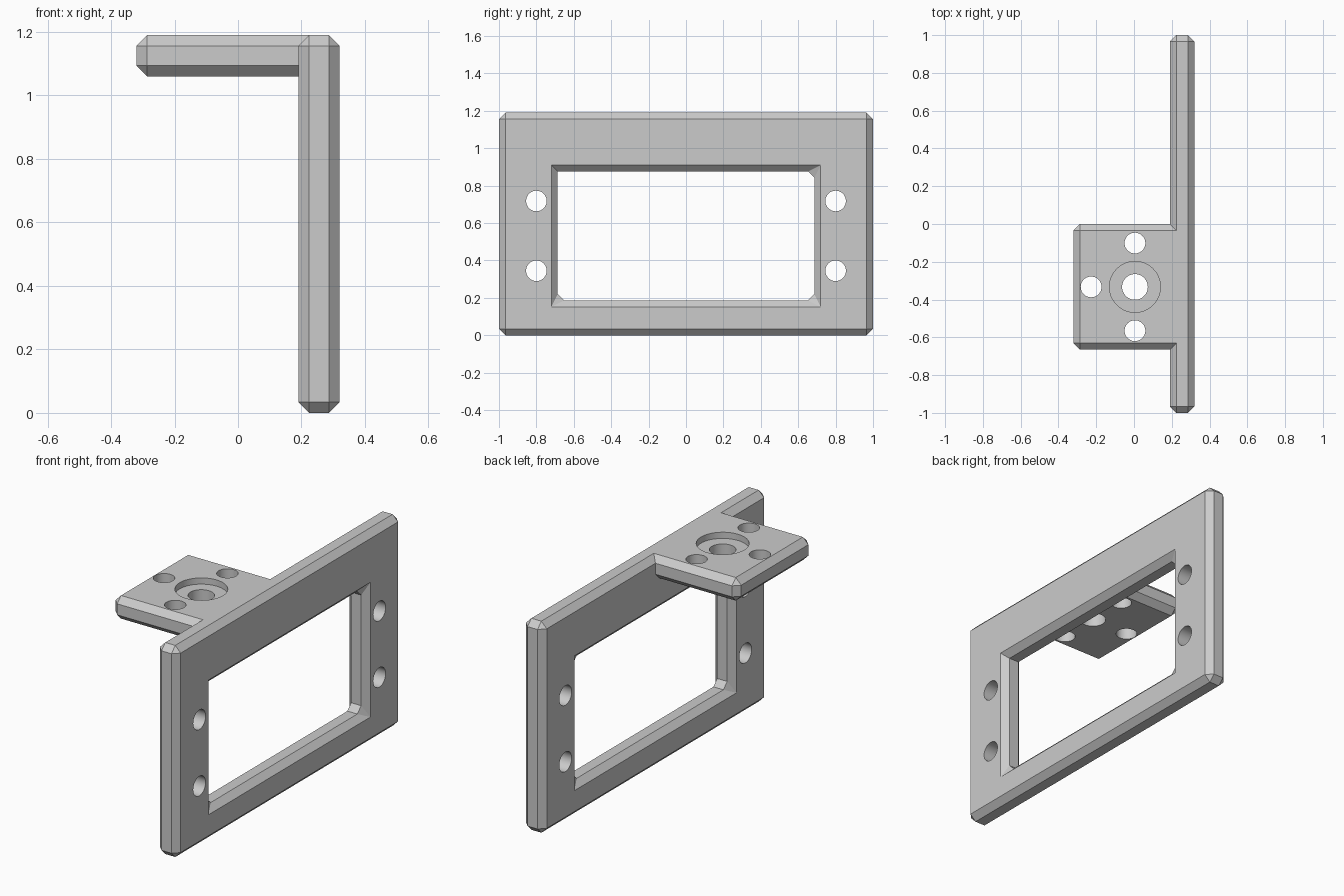
import bpy
import bmesh
from math import pi, radians
from mathutils import Matrix, Vector

if "Cube" in bpy.data.objects:
    bpy.data.objects.remove(bpy.data.objects["Cube"])

BEVEL = 0.034
TOP = 1.19
X_BACK, X_FACE = 0.19, 0.32

grey = bpy.data.materials.new("plain_grey")
grey.use_nodes = True
grey.diffuse_color = (0.6, 0.6, 0.6, 1)
grey.node_tree.nodes["Principled BSDF"].inputs["Base Color"].default_value = grey.diffuse_color


def make_object(name, bm):
    bmesh.ops.recalc_face_normals(bm, faces=bm.faces)
    mesh = bpy.data.meshes.new(name)
    bm.to_mesh(mesh)
    bm.free()
    mesh.materials.append(grey)
    obj = bpy.data.objects.new(name, mesh)
    bpy.context.collection.objects.link(obj)
    return obj


def ring(bm, x, half_y, z0, z1, cuts):
    """Rectangle at depth x whose four corners are each cut by an amount."""
    corners = [(-half_y, z0), (half_y, z0), (half_y, z1), (-half_y, z1)]
    verts = []
    for i, (y, z) in enumerate(corners):
        here = Vector((x, y, z))
        for j in (i - 1, (i + 1) % 4):
            toward = Vector((x, *corners[j])) - here
            verts.append(bm.verts.new(here + toward.normalized() * cuts[i]))
    return verts


def combine(target, tool, operation):
    mod = target.modifiers.new(operation, "BOOLEAN")
    mod.operation = operation
    mod.solver = "EXACT"
    mod.object = tool
    bpy.context.view_layer.objects.active = target
    bpy.ops.object.modifier_apply(modifier=mod.name)
    bpy.data.objects.remove(tool)


def drill(target, centre, radius, depth, axis="Z"):
    bm = bmesh.new()
    turn = Matrix.Rotation(pi / 2, 4, "Y") if axis == "X" else Matrix()
    bmesh.ops.create_cone(bm, cap_ends=True, segments=48, radius1=radius, radius2=radius,
                          depth=depth, matrix=Matrix.Translation(centre) @ turn)
    combine(target, make_object("drill_cutter", bm), "DIFFERENCE")


# Chamfered rectangular frame, lofted around its bar section
bm = bmesh.new()
sharp, cut = [0] * 4, [BEVEL] * 4
inner_cut = [BEVEL] * 3 + [0]
b = BEVEL
outer_face = (1 - b, b, TOP - b, sharp)
outer_edge = (1, 0, TOP, cut)
inner_face = (0.72, 0.152, 0.91, sharp)
inner_edge = (0.72 - b, 0.152 + b, 0.91 - b, inner_cut)
section = [(X_FACE, outer_face), (X_FACE - b, outer_edge),
           (X_BACK + b, outer_edge), (X_BACK, outer_face),
           (X_BACK, inner_face), (X_BACK + b, inner_edge),
           (X_FACE - b, inner_edge), (X_FACE, inner_face)]
rings = [ring(bm, x, *shape) for x, shape in section]
for k, r in enumerate(rings):
    s = rings[(k + 1) % len(rings)]
    for i in range(8):
        j = (i + 1) % 8
        bm.faces.new((r[i], r[j], s[j], s[i]))
bmesh.ops.remove_doubles(bm, verts=bm.verts, dist=1e-5)
bracket = make_object("mounting_bracket", bm)

# Shelf, chamfered everywhere except where it enters the frame
bm = bmesh.new()
low, high = Vector((-0.32, -0.665, 1.06)), Vector((X_FACE - b, 0, TOP))
bmesh.ops.create_cube(bm, size=1, matrix=Matrix.Translation((low + high) / 2)
                      @ Matrix.Diagonal((*(high - low), 1)))
edges = [e for e in bm.edges if min(v.co.x for v in e.verts) < 0]
bmesh.ops.bevel(bm, geom=edges, offset=BEVEL, segments=1, affect="EDGES")
combine(bracket, make_object("shelf", bm), "UNION")

# Shelf holes and the shallow recess
cx, cy = 0.005, -0.333
drill(bracket, (cx, cy, TOP), 0.135, 0.07)
drill(bracket, (cx, cy, 1.12), 0.068, 0.4)
for dx, dy in ((0, 0.232), (0, -0.232), (-0.232, 0)):
    drill(bracket, (cx + dx, cy + dy, 1.12), 0.055, 0.4)

# Frame holes
for y in (-0.8, 0.8):
    for z in (0.345, 0.718):
        drill(bracket, (0.255, y, z), 0.055, 0.4, "X")

bpy.ops.object.select_all(action="DESELECT")
bracket.select_set(True)
bpy.context.view_layer.objects.active = bracket
bpy.ops.object.shade_smooth_by_angle(angle=radians(25))
